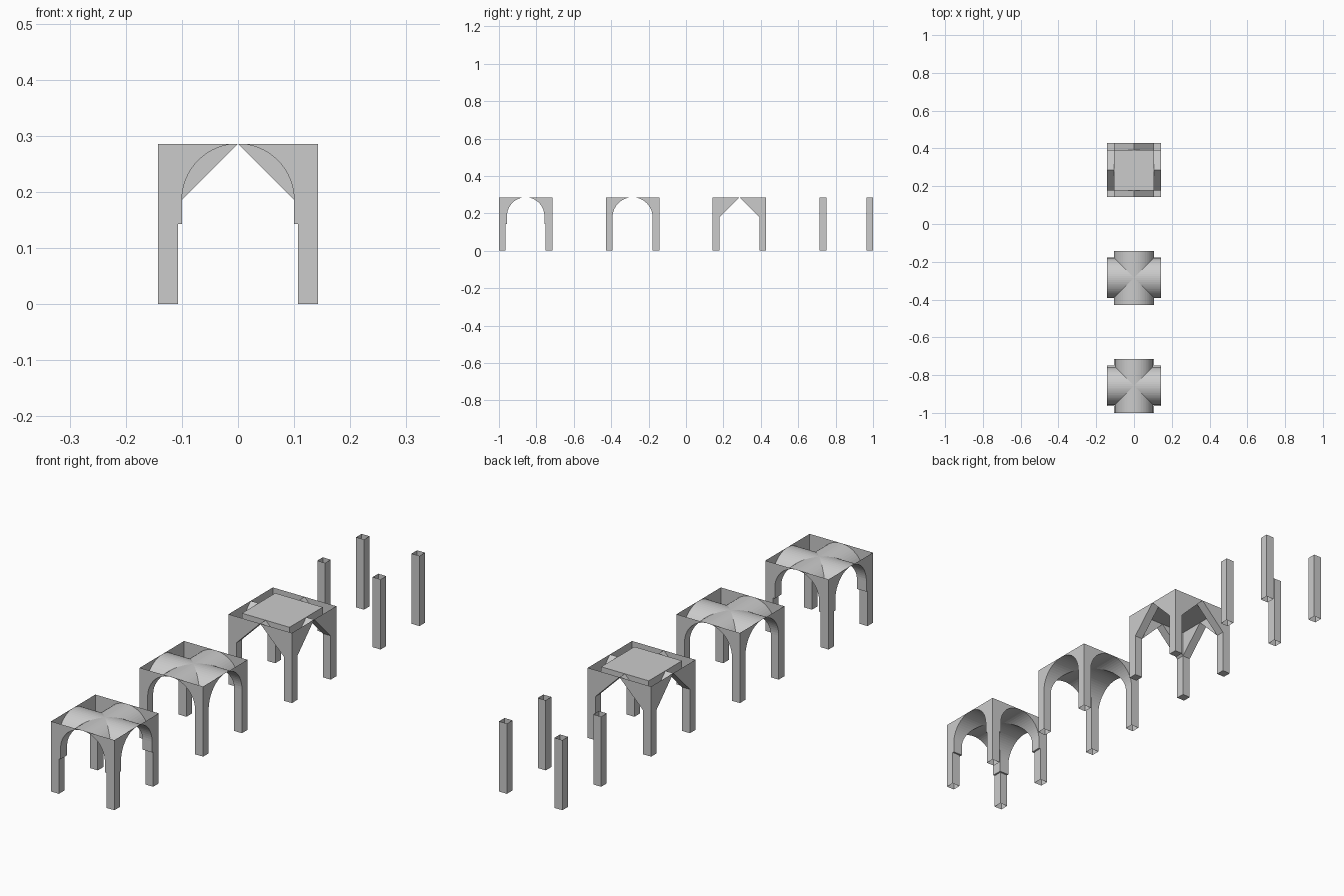
import bpy, bmesh, math

if "Cube" in bpy.data.objects:
    bpy.data.objects.remove(bpy.data.objects["Cube"])

H = 2 / 7          # overall height
W = 1 / 7          # half width of a bay
L = 3 / 28         # half distance between leg inner faces
STEP = 1 / 7       # height of the ledge on the stepped arch


def arch(r, n=16):
    """Half arch profile from crown to springing line."""
    return [(r * math.sin(math.pi / 2 * i / n), H - r + r * math.cos(math.pi / 2 * i / n))
            for i in range(n + 1)]


def finish(name, faces, y):
    """Repeat one eighth of the bay around its centre and weld it."""
    bm = bmesh.new()
    for k in range(4):
        c, s = (1, 0, -1, 0)[k], (0, 1, 0, -1)[k]
        for m in (1, -1):
            for f in faces:
                pts = []
                for px, py, pz in f:
                    p = (c * m * px - s * py, s * m * px + c * py, pz)
                    if all(math.dist(p, q) > 1e-6 for q in pts):
                        pts.append(p)
                if len(pts) > 2:
                    if m < 0:
                        pts.reverse()
                    bm.faces.new([bm.verts.new(p) for p in pts])
    bmesh.ops.remove_doubles(bm, verts=bm.verts, dist=1e-5)
    bmesh.ops.recalc_face_normals(bm, faces=bm.faces)
    me = bpy.data.meshes.new(name)
    bm.to_mesh(me)
    bm.free()
    ob = bpy.data.objects.new(name, me)
    ob.location.y = y
    bpy.context.collection.objects.link(ob)


def wall(x0, x1, z0, z1, y=-W):
    return [(x0, y, z0), (x1, y, z0), (x1, y, z1), (x0, y, z1)]


def leg(r, z0, z1):
    """Inner leg face."""
    return [(r, -W, z0), (r, -W, z1), (r, -r, z1), (r, -r, z0)]


def bay(name, profile, y, groin=True, step=False):
    r, spring = profile[-1]
    faces = []
    for (u0, z0), (u1, z1) in zip(profile, profile[1:]):
        # outer spandrel and soffit
        faces.append([(u0, -W, z0), (u1, -W, z1), (u1, -W, H), (u0, -W, H)])
        d0, d1 = (u0, u1) if groin else (L, L)
        faces.append([(u0, -W, z0), (u0, -d0, z0), (u1, -d1, z1), (u1, -W, z1)])
        if not groin:
            # inner spandrel, flat ceiling and leg base
            faces.append([(u0, -L, z0), (u0, -L, H), (u1, -L, H), (u1, -L, z1)])
            faces.append([(0, 0, H), (0, -L, H), (L, -L, H)])
            faces.append([(L, -W, 0), (W, -W, 0), (L, -L, 0)])
    # upper leg wall
    faces.append(wall(r, W, spring, H))
    if step:
        faces += [wall(r, W, STEP, spring), leg(r, STEP, spring),
                  [(r, -W, STEP), (L, -W, STEP), (L, -L, STEP), (r, -r, STEP)],
                  wall(L, W, 0, STEP), leg(L, 0, STEP)]
    else:
        faces += [wall(L, W, 0, spring), leg(L, 0, spring)]
    finish(name, faces, y)


bay("stepped_groin_vault", arch(0.1), -6 / 7, step=True)
bay("plain_groin_vault", arch(L), -2 / 7)
bay("gabled_bay", [(0, H), (L, H - L)], 2 / 7, groin=False)

# four free-standing hollow pillars
finish("corner_pillars", [wall(L, W, 0, H), leg(L, 0, H)], 6 / 7)
